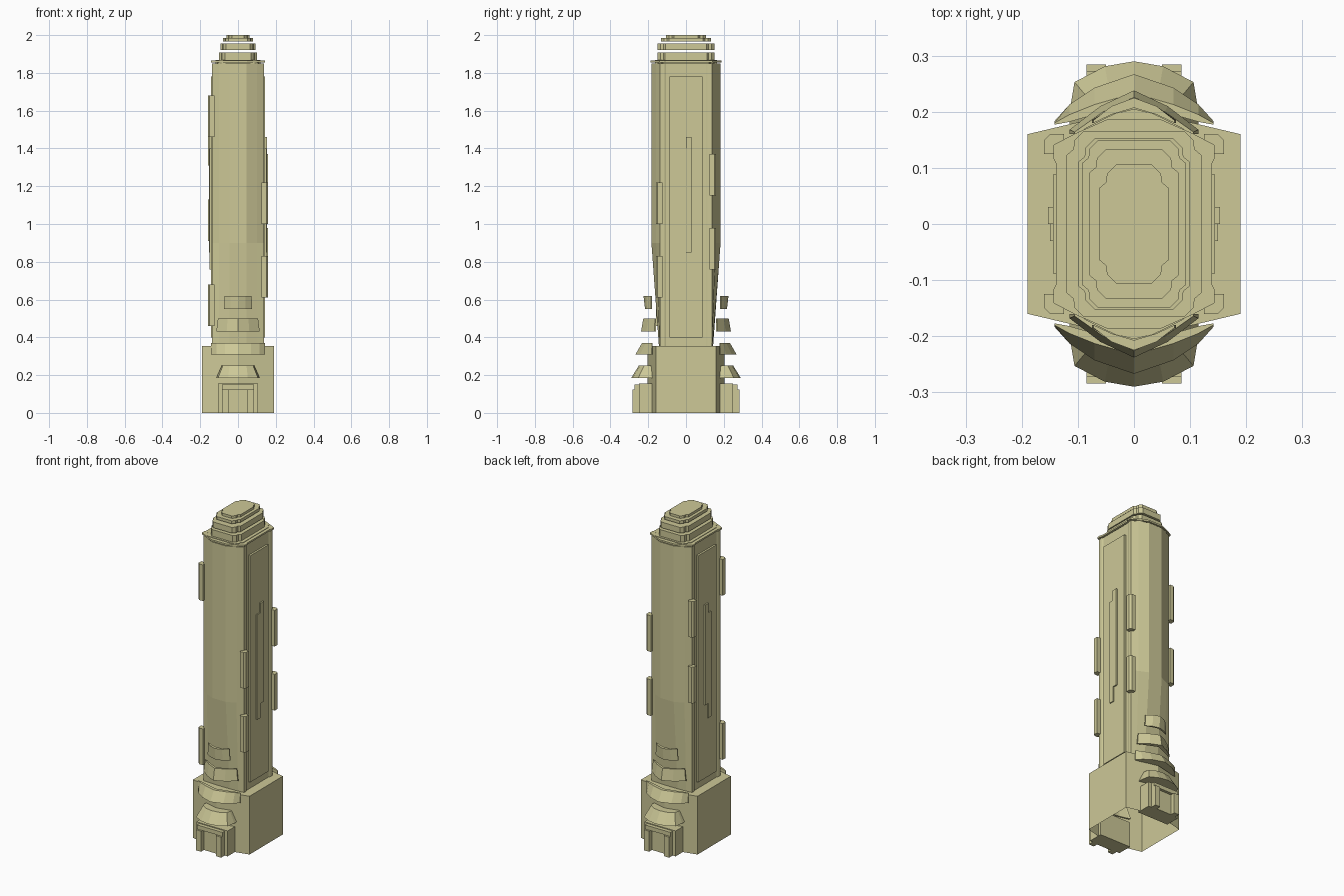
import bpy, bmesh

cube = bpy.data.objects.get("Cube")
if cube:
    bpy.data.objects.remove(cube, do_unlink=True)

# Single stone colour
stone = bpy.data.materials.new("pale_khaki_stone")
stone.use_nodes = True
colour = (0.61, 0.58, 0.31, 1)
stone.diffuse_color = colour
bsdf = stone.node_tree.nodes["Principled BSDF"]
bsdf.inputs["Base Color"].default_value = colour
bsdf.inputs["Roughness"].default_value = 0.8


def loft(name, rings, start_cap=True):
    """Skin a row of equal-length closed rings and cap the ends."""
    bm = bmesh.new()
    loops = [[bm.verts.new(p) for p in ring] for ring in rings]
    count = len(loops[0])
    for low, high in zip(loops, loops[1:]):
        for i in range(count):
            j = (i + 1) % count
            bm.faces.new((low[i], low[j], high[j], high[i]))
    if start_cap:
        bm.faces.new(loops[0][::-1])
    bm.faces.new(loops[-1])
    bmesh.ops.recalc_face_normals(bm, faces=bm.faces[:])
    mesh = bpy.data.meshes.new(name)
    bm.to_mesh(mesh)
    bm.free()
    mesh.materials.append(stone)
    obj = bpy.data.objects.new(name, mesh)
    bpy.context.collection.objects.link(obj)
    return obj


def prism(name, plan, z0, z1, start_cap=True):
    return loft(name, [[(x, y, z) for x, y in plan] for z in (z0, z1)], start_cap)


def box(name, x0, x1, y0, y1, z0, z1):
    return prism(name, [(x0, y0), (x1, y0), (x1, y1), (x0, y1)], z0, z1)


def four_way(quarter):
    """Mirror a quarter outline into a full closed plan."""
    back = quarter + [(-x, y) for x, y in reversed(quarter)]
    return back + [(-x, -y) for x, y in back]


def awning(name, side, z0, z1, half):
    """Stations: bottom x, top x, inner y, top outer y, bottom outer y."""
    stations = [(-b, -t, i, o, f) for b, t, i, o, f in reversed(half[1:])] + half
    loft(name, [[(t, side * i, z1), (t, side * o, z1),
                 (b, side * f, z0), (b, side * i, z0)] for b, t, i, o, f in stations])


# Base block, pointed front and back, open underneath
prism("base", [(0.19, -0.16), (0.19, 0.16), (0, 0.205),
               (-0.19, 0.16), (-0.19, -0.16), (0, -0.205)], 0, 0.355, False)

# Tower shaft, front and back tapering in towards the foot
quarter = [(0.132, 0.105), (0.137, 0.115), (0.137, 0.138), (0.1, 0.158), (0.045, 0.183)]
shaft = four_way(quarter)
foot = four_way([(x, min(y, 0.138 + (0.137 - x) * 0.06)) for x, y in quarter])
loft("tower_shaft", [[(x, y, z) for x, y in plan]
                     for plan, z in ((foot, 0.355), (shaft, 0.9), (shaft, 1.85))])

# Roof lip
prism("roof_lip", [(x * 1.05, y * 1.02) for x, y in shaft], 1.855, 1.865)

# Stepped crown
for n, (w, d, z0, z1) in enumerate([(0.12, 0.165, 1.85, 1.868), (0.1, 0.152, 1.868, 1.908),
                                    (0.093, 0.15, 1.92, 1.955), (0.08, 0.133, 1.967, 1.985),
                                    (0.062, 0.106, 1.985, 2.0)]):
    prism(f"crown_tier_{n + 1}",
          four_way([(w, d - 0.042), (w - 0.012, d - 0.032),
                    (w - 0.014, d - 0.016), (w - 0.03, d)]), z0, z1)

# Side panels with raised ribs
for side, label in ((1, "left"), (-1, "right")):
    def rib(name, out, y0, y1, z0, z1):
        box(f"{label}_{name}", *sorted((side * 0.125, side * out)), y0, y1, z0, z1)
    rib("side_panel", 0.144, -0.088, 0.088, 0.4, 1.78)
    rib("side_rib_short", 0.15, -0.03, 0, 0.76, 1.4)
    rib("side_rib_long", 0.153, 0, 0.03, 0.85, 1.46)

# Corner signs, at staggered heights
sign = [(0.125, 0.125), (0.16, 0.125), (0.16, 0.15), (0.15, 0.16), (0.125, 0.16)]
for sx, sy, lows in ((1, -1, (0.61, 1.0)), (1, 1, (0.76, 1.15)),
                     (-1, -1, (0.46, 1.46)), (-1, 1, (0.91, 1.31))):
    for z in lows:
        prism("corner_sign", [(sx * x, sy * y) for x, y in sign], z, z + 0.22)

# Awnings and entrance on the front and back
for side, label in ((-1, "front"), (1, "back")):
    awning(f"{label}_door_awning", side, 0.185, 0.25,
           [(0, 0, 0.19, 0.25, 0.29), (0.052, 0.045, 0.185, 0.243, 0.281),
            (0.106, 0.08, 0.17, 0.222, 0.253), (0.115, 0.086, 0.165, 0.2, 0.2)])
    awning(f"{label}_wide_awning", side, 0.31, 0.37,
           [(0, 0, 0.212, 0.233, 0.267), (0.07, 0.07, 0.195, 0.213, 0.243),
            (0.115, 0.115, 0.182, 0.195, 0.213), (0.142, 0.142, 0.177, 0.18, 0.183)])
    awning(f"{label}_middle_awning", side, 0.43, 0.5,
           [(0, 0, 0.212, 0.226, 0.238), (0.06, 0.055, 0.186, 0.2, 0.21),
            (0.115, 0.106, 0.16, 0.164, 0.168)])
    awning(f"{label}_upper_awning", side, 0.55, 0.62,
           [(0, 0, 0.207, 0.225, 0.217), (0.04, 0.04, 0.195, 0.21, 0.207),
            (0.075, 0.072, 0.18, 0.185, 0.185)])

    def part(name, x0, x1, y0, y1, z0, z1):
        box(f"{label}_{name}", x0, x1, *sorted((side * y0, side * y1)), z0, z1)
    part("porch", -0.105, 0.105, 0.16, 0.25, 0, 0.155)
    part("porch_lintel", -0.085, 0.085, 0.24, 0.273, 0.125, 0.15)
    part("door", -0.05, 0.05, 0.24, 0.256, 0, 0.125)
    for s in (-1, 1):
        x0, x1 = sorted((s * 0.05, s * 0.085))
        part("porch_post", x0, x1, 0.24, 0.273, 0, 0.14)
        part("post_plate", x0, x1, 0.27, 0.284, 0, 0.125)
